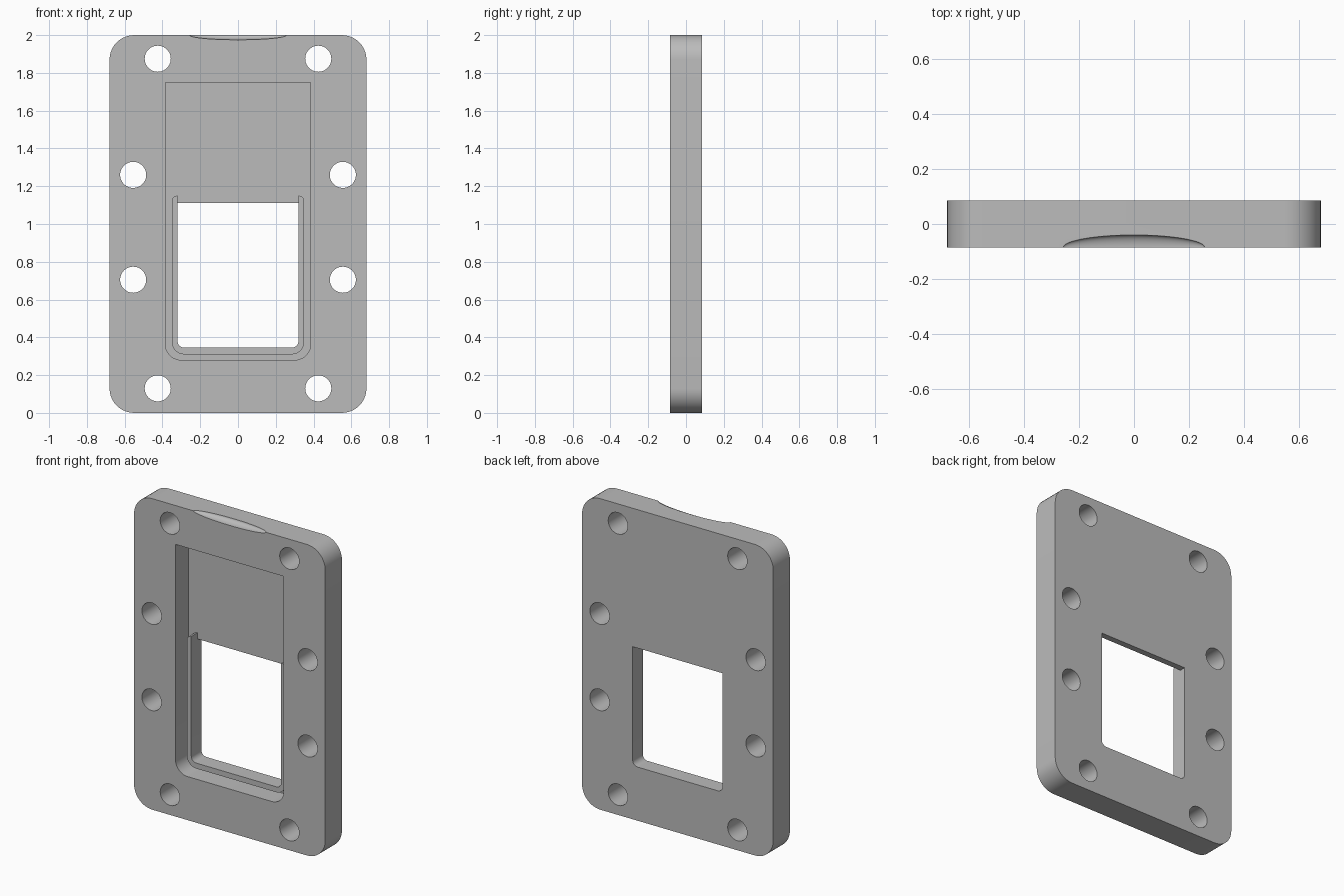
import bpy, bmesh, math
from mathutils import Vector, Matrix

if "Cube" in bpy.data.objects:
    bpy.data.objects.remove(bpy.data.objects["Cube"], do_unlink=True)

HALF = 0.085      # half thickness of the plate
FLOOR = 0.045     # y of the pocket floor
LIP = -0.018      # y of the lip's front face

grey = bpy.data.materials.new("plain grey")
grey.use_nodes = True
grey.diffuse_color = (0.5, 0.5, 0.5, 1)
grey.node_tree.nodes["Principled BSDF"].inputs["Base Color"].default_value = (0.5, 0.5, 0.5, 1)


def fillet(corners, steps=10):
    """Round the square corners of an outline given as (x, z, radius)."""
    out = []
    for i, (x, z, r) in enumerate(corners):
        p = Vector((x, z))
        if r == 0:
            out.append(p)
            continue
        before = (Vector(corners[i - 1][:2]) - p).normalized()
        after = (Vector(corners[(i + 1) % len(corners)][:2]) - p).normalized()
        centre = p + r * (before + after)
        for k in range(steps + 1):
            t = math.pi / 2 * k / steps
            out.append(centre - r * (after * math.cos(t) + before * math.sin(t)))
    return out


def box_outline(half, low, high, r_low, r_high):
    return fillet([(-half, high, r_high), (-half, low, r_low),
                   (half, low, r_low), (half, high, r_high)])


def circle(cx, cz, r, n=48):
    return [Vector((cx + r * math.cos(2 * math.pi * k / n),
                    cz + r * math.sin(2 * math.pi * k / n))) for k in range(n)]


def add_object(name, bm):
    bmesh.ops.recalc_face_normals(bm, faces=bm.faces)
    mesh = bpy.data.meshes.new(name)
    bm.to_mesh(mesh)
    bm.free()
    mesh.materials.append(grey)
    obj = bpy.data.objects.new(name, mesh)
    bpy.context.collection.objects.link(obj)
    return obj


def extrude(name, outline, y0, y1):
    bm = bmesh.new()
    face = bm.faces.new([bm.verts.new((p.x, y0, p.y)) for p in outline])
    moved = bmesh.ops.extrude_face_region(bm, geom=[face])["geom"]
    bmesh.ops.translate(bm, vec=(0, y1 - y0, 0),
                        verts=[v for v in moved if isinstance(v, bmesh.types.BMVert)])
    # the starting face stays behind as the closing cap
    return add_object(name, bm)


def activate(obj):
    bpy.ops.object.select_all(action='DESELECT')
    obj.select_set(True)
    bpy.context.view_layer.objects.active = obj


def cut(target, cutter):
    cutter.hide_render = True
    mod = target.modifiers.new("cut", 'BOOLEAN')
    mod.operation = 'DIFFERENCE'
    mod.solver = 'EXACT'
    mod.object = cutter
    activate(target)
    bpy.ops.object.modifier_apply(modifier=mod.name)
    bpy.data.objects.remove(cutter, do_unlink=True)


# Plate with rounded corners
plate = extrude("plate", box_outline(0.68, 0, 2, 0.13, 0.13), -HALF, HALF)

# Front pocket and the window through its floor
cut(plate, extrude("pocket_cutter", box_outline(0.385, 0.28, 1.75, 0.085, 0), -0.3, FLOOR))
cut(plate, extrude("window_cutter", box_outline(0.32, 0.345, 1.11, 0.035, 0), -0.3, 0.3))

# Screw holes, mirrored left and right
for x, z in [(0.425, 1.875), (0.555, 1.26), (0.555, 0.705), (0.425, 0.13)]:
    for side in (-1, 1):
        cut(plate, extrude("hole_cutter", circle(side * x, z, 0.069), -0.3, 0.3))

# Shallow thumb scoop on the top front edge
bm = bmesh.new()
bmesh.ops.create_uvsphere(
    bm, u_segments=64, v_segments=48, radius=1,
    matrix=Matrix.Translation((0, -HALF, 2)) @ Matrix.Diagonal((0.257, 0.045, 0.025, 1))
    @ Matrix.Rotation(math.radians(2), 4, 'X') @ Matrix.Rotation(math.pi / 2, 4, 'Y'))
cut(plate, add_object("scoop_cutter", bm))

# Raised U-shaped lip around the window
lip = extrude("window_lip", fillet([
    (-0.35, 1.15, 0.028), (-0.35, 0.31, 0.065), (0.35, 0.31, 0.065), (0.35, 1.15, 0.028),
    (0.32, 1.15, 0), (0.32, 0.345, 0.035), (-0.32, 0.345, 0.035), (-0.32, 1.15, 0)]),
    LIP, FLOOR)

for obj in (plate, lip):
    activate(obj)
    bpy.ops.object.shade_smooth_by_angle(angle=math.radians(30))
